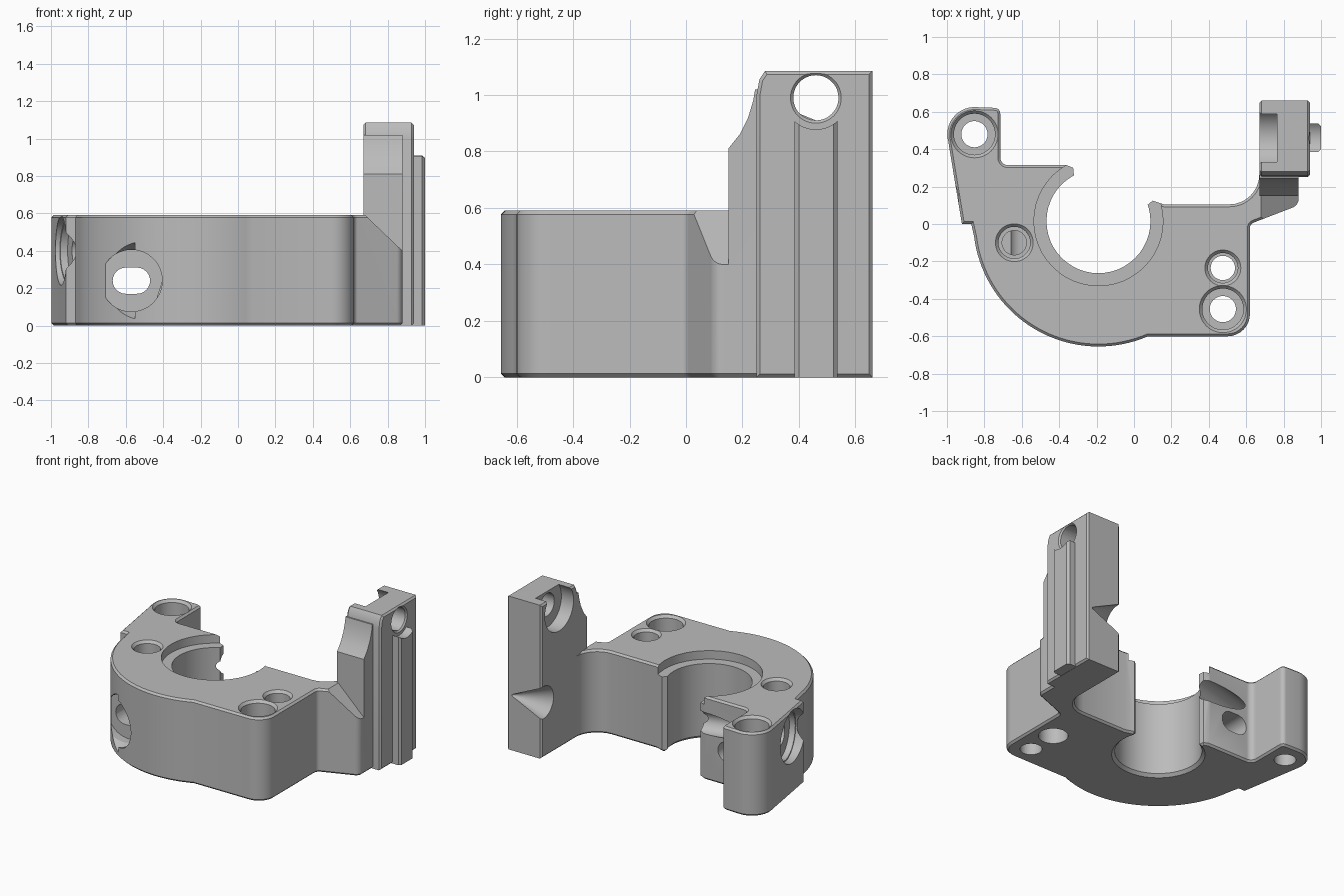
import bpy, bmesh
from math import sin, cos, radians, tan
from mathutils import Vector

cube = bpy.data.objects.get("Cube")
if cube:
    bpy.data.objects.remove(cube, do_unlink=True)

grey = bpy.data.materials.new("plain grey")
grey.use_nodes = True
COLOUR = (0.5, 0.5, 0.5, 1)
grey.diffuse_color = COLOUR
grey.node_tree.nodes["Principled BSDF"].inputs["Base Color"].default_value = COLOUR


def arc(cx, cy, r, a0, a1, n):
    steps = [radians(a0 + (a1 - a0) * i / n) for i in range(n + 1)]
    return [(cx + r * cos(a), cy + r * sin(a)) for a in steps]


def rounded(points, n=8):
    """Fillet every corner given as (x, y, radius)."""
    out = []
    for i, p in enumerate(points):
        if len(p) == 2:
            out.append(p)
            continue
        c = Vector(p[:2])
        a = (Vector(points[i - 1][:2]) - c).normalized()
        b = (Vector(points[(i + 1) % len(points)][:2]) - c).normalized()
        half = a.angle(b) / 2
        start, end = c + a * p[2] / tan(half), c + b * p[2] / tan(half)
        mid = c + (a + b).normalized() * p[2] / sin(half)
        u, v = start - mid, end - mid
        sweep = u.angle(v)
        for k in range(n + 1):
            t = k / n
            q = mid + (u * sin((1 - t) * sweep) + v * sin(t * sweep)) / sin(sweep)
            out.append((q.x, q.y))
    return out


def finish(name, bm):
    bmesh.ops.recalc_face_normals(bm, faces=bm.faces)
    mesh = bpy.data.meshes.new(name)
    bm.to_mesh(mesh)
    bm.free()
    mesh.materials.append(grey)
    ob = bpy.data.objects.new(name, mesh)
    bpy.context.collection.objects.link(ob)
    return ob


def prism(name, pts, lo, hi, axis="z", chamfer=0):
    """Extrude a profile along z (points x, y), x (points y, z) or y (points x, z)."""
    place = {"z": lambda p: (p[0], p[1], lo), "x": lambda p: (lo, p[0], p[1]),
             "y": lambda p: (p[0], lo, p[1])}[axis]
    shift = Vector([(hi - lo) * (axis == k) for k in "xyz"])
    bm = bmesh.new()
    cap = bm.faces.new([bm.verts.new(place(p)) for p in pts])
    rim = list(cap.edges)
    new = bmesh.ops.extrude_face_region(bm, geom=[cap], use_keep_orig=True)["geom"]
    bmesh.ops.translate(bm, vec=shift, verts=[g for g in new if isinstance(g, bmesh.types.BMVert)])
    rim += [g for g in new if isinstance(g, bmesh.types.BMEdge)]
    bmesh.ops.recalc_face_normals(bm, faces=bm.faces)
    if chamfer:
        bmesh.ops.bevel(bm, geom=rim, offset=chamfer, segments=1, affect="EDGES", profile=0.5)
    return finish(name, bm)


def drill(start, end, r1, r2=None):
    """Cylinder or cone between two points, used as a cutter."""
    start, end = Vector(start), Vector(end)
    d = end - start
    bm = bmesh.new()
    bmesh.ops.create_cone(bm, cap_ends=True, segments=48, radius1=r1,
                          radius2=r1 if r2 is None else r2, depth=d.length)
    bmesh.ops.rotate(bm, verts=bm.verts, matrix=d.to_track_quat("Z", "Y").to_matrix())
    bmesh.ops.translate(bm, verts=bm.verts, vec=(start + end) / 2)
    return finish("cutter", bm)


def cut(ob, *cutters):
    bpy.context.view_layer.objects.active = ob
    for c in cutters:
        c.hide_render = True
        m = ob.modifiers.new("cut", "BOOLEAN")
        m.operation, m.solver, m.object = "DIFFERENCE", "EXACT", c
        bpy.ops.object.modifier_apply(modifier=m.name)
        bpy.data.objects.remove(c, do_unlink=True)


TOP = 0.59
BX, BY = -0.19, 0.015

# Clamp body with open bore, corner boss and arm
outline = rounded(
    [(0.62, -0.6, 0.12)] + arc(BX, BY, 0.67, -67, -173, 36)
    + [(-0.87, 0), (-0.92, 0), (-0.96, 0.24)] + arc(-0.853, 0.48, 0.145, 195, 90, 16)
    + [(-0.715, 0.62, 0.03), (-0.715, 0.315, 0.04), (-0.36, 0.315), (-0.325, 0.3),
       (-0.32, 0.25), (BX, BY), (0.07, 0.1), (0.1, 0.125), (0.16, 0.105),
       (0.67, 0.105, 0.16), (0.67, 0.27), (0.88, 0.27), (0.88, 0.1, 0.05), (0.62, 0, 0.03)])
body = prism("clamp_body", outline, 0, TOP, chamfer=0.013)

# Bore with stepped top and chamfered bottom
cut(body, drill((BX, BY, -0.1), (BX, BY, 0.8), 0.278),
    drill((BX, BY, TOP - 0.06), (BX, BY, 0.7), 0.345),
    drill((BX, BY, -0.02), (BX, BY, 0.02), 0.318, 0.278))

# Vertical screw holes: x, y, head radius, shank radius, shank bottom
for x, y, head, shank, low in [(-0.853, 0.48, 0.11, 0.07, -0.1), (-0.64, -0.1, 0.085, 0.065, 0.2),
                               (0.475, -0.235, 0.08, 0.065, -0.1), (0.475, -0.455, 0.11, 0.07, -0.1)]:
    cut(body, drill((x, y, low), (x, y, 0.7), shank),
        drill((x, y, 0.4), (x, y, 0.7), head),
        drill((x, y, TOP - 0.018), (x, y, TOP + 0.01), head, head + 0.025))
cut(body, drill((0.475, -0.235, -0.1), (0.475, -0.235, 0.12), 0.095))

# Front slotted hole with round recess
sx, sz = -0.57, 0.24
slot = arc(sx + 0.03, sz, 0.07, -90, 90, 12) + arc(sx - 0.03, sz, 0.07, 90, 270, 12)
cut(body, prism("cutter", slot, -0.8, 0.5, "y"),
    drill((sx, -0.8, sz), (sx, -0.41, sz), 0.165),
    drill((sx, -0.55, sz), (sx, -0.47, sz), 0.205, 0.165))

# Slanted side port, drilled through towards the tower
port = Vector((-0.945, 0.16, 0.4))
along = Vector((0.965, 0.262, 0))
cut(body, drill(port - along * 0.2, port + along * 0.08, 0.165),
    drill(port - along * 0.1, port + along * 0.04, 0.205, 0.175),
    drill(port, port + along * 0.8, 0.075))

# Sloping cut on the arm
cut(body, prism("cutter", [(0.68, 0.59), (0.9, 0.38), (1, 0.38), (1, 0.8), (0.68, 0.8)], -0.2, 0.15, "y"))

# Tower with through hole, open recess and drill-tip relief
tower = prism("tower", [(0.25, 0), (0.66, 0), (0.66, 1.085), (0.28, 1.085), (0.26, 1.055), (0.25, 1)],
              0.67, 0.94, "x", 0.012)
hy, hz = 0.46, 0.99
cut(tower, drill((0.5, hy, hz), (1.1, hy, hz), 0.08),
    drill((0.93, hy, hz), (0.95, hy, hz), 0.08, 0.1),
    drill((0.6, hy, hz), (0.765, hy, hz), 0.16),
    drill((0.67 - 0.024, 0.64, 0.39), (0.9, 0.66, 0.39), 0.125, 0.005))

# Curved web in front of the tower
web_profile = [(0.15, 0.013), (0.15, 0.81), (0.19, 0.86), (0.22, 0.92), (0.238, 0.98),
               (0.245, 1.02), (0.27, 1.02), (0.27, 0.013)]
web = prism("tower_web", web_profile, 0.67, 0.88, "x")

# Guide rail on the outer face
rail = prism("guide_rail", [(0.93, 0.385), (0.985, 0.385), (1, 0.4), (1, 0.522), (0.985, 0.537), (0.93, 0.537)],
             0, 0.92)
cut(rail, drill((0.9, hy, hz), (1.1, hy, hz), 0.112))

for ob in (body, tower, web, rail):
    bpy.ops.object.select_all(action="DESELECT")
    ob.select_set(True)
    bpy.context.view_layer.objects.active = ob
    bpy.ops.object.shade_smooth_by_angle(angle=radians(25))
